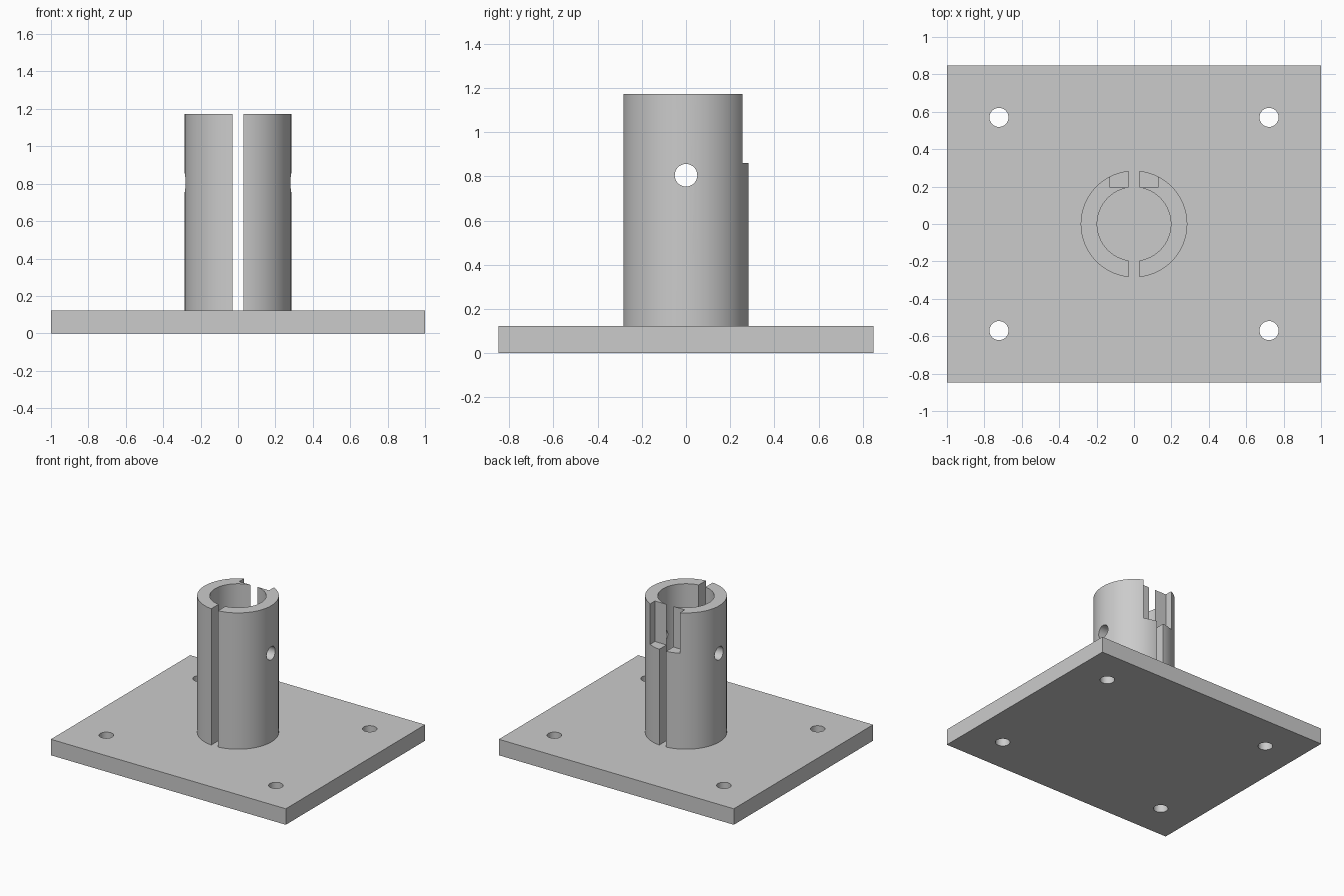
import bpy
import math

cube = bpy.data.objects.get("Cube")
if cube:
    bpy.data.objects.remove(cube, do_unlink=True)

grey = bpy.data.materials.new("plain_grey")
grey.use_nodes = True
grey.diffuse_color = (0.6, 0.6, 0.6, 1)
grey.node_tree.nodes["Principled BSDF"].inputs["Base Color"].default_value = (0.6, 0.6, 0.6, 1)


def finish(obj, name):
    obj.name = name
    obj.data.materials.append(grey)
    return obj


def box(name, x, y, z):
    """Box spanning the given (low, high) ranges."""
    spans = (x, y, z)
    bpy.ops.mesh.primitive_cube_add(size=1, location=[(a + b) / 2 for a, b in spans])
    obj = bpy.context.object
    obj.scale = [b - a for a, b in spans]
    bpy.ops.object.transform_apply(location=True, rotation=False, scale=True)
    return finish(obj, name)


def rod(name, radius, centre, length, sides=64, along_x=False):
    bpy.ops.mesh.primitive_cylinder_add(
        vertices=sides, radius=radius, depth=length, location=centre,
        rotation=(0, math.pi / 2 if along_x else 0, 0))
    bpy.ops.object.transform_apply(location=True, rotation=True, scale=True)
    return finish(bpy.context.object, name)


def carve(obj, cutters):
    """Subtract every cutter, then remove the cutters."""
    bpy.context.view_layer.objects.active = obj
    for cutter in cutters:
        mod = obj.modifiers.new("cut", 'BOOLEAN')
        mod.operation = 'DIFFERENCE'
        mod.solver = 'EXACT'
        mod.object = cutter
        bpy.ops.object.modifier_apply(modifier=mod.name)
        bpy.data.objects.remove(cutter, do_unlink=True)
    bpy.ops.object.select_all(action='DESELECT')
    obj.select_set(True)
    bpy.ops.object.shade_smooth_by_angle(angle=math.radians(30))


PLATE_TOP, TUBE_TOP = 0.123, 1.172
middle, height = (PLATE_TOP + TUBE_TOP) / 2, TUBE_TOP - PLATE_TOP

# Base plate with four bolt holes
plate = box("base_plate", (-1, 1), (-0.847, 0.847), (0, PLATE_TOP))
carve(plate, [rod("bolt_hole", 0.051, (sx * 0.722, sy * 0.57, 0.06), 0.5, 48)
              for sx in (-1, 1) for sy in (-1, 1)])

# Upright tube: bore, front and back slot, cross pin hole, rear top notch
tube = rod("split_tube", 0.285, (0, 0, middle), height, 96)
carve(tube, [
    rod("bore", 0.197, (0, 0, middle), height + 0.4, 96),
    box("slot", (-0.029, 0.029), (-0.5, 0.5), (0, 1.5)),
    rod("pin_hole", 0.051, (0, 0, 0.805), 1, 48, along_x=True),
    box("notch", (-0.127, 0.127), (0.196, 0.5), (0.86, 1.5)),
])
